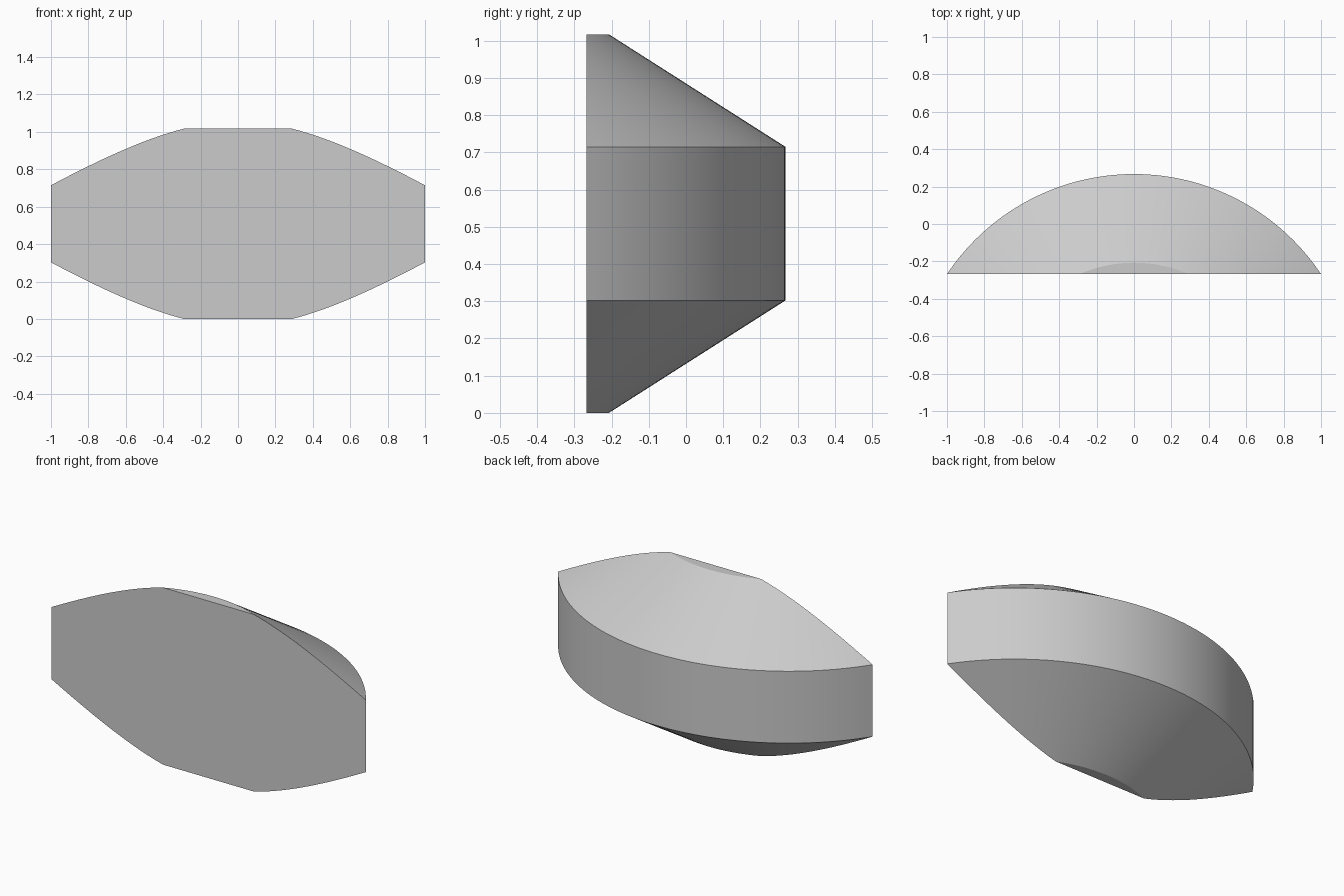
import bpy, bmesh, math

cube = bpy.data.objects.get("Cube")
if cube:
    bpy.data.objects.remove(cube, do_unlink=True)

# Single grey finish
grey = bpy.data.materials.new("light grey")
grey.use_nodes = True
color = (0.6, 0.6, 0.6, 1)
grey.diffuse_color = color
grey.node_tree.nodes["Principled BSDF"].inputs["Base Color"].default_value = color

# Turned profile: (radius, height) around a vertical axis in front of the flat face
PROFILE = [(0.728, 0), (1.202, 0.302), (1.202, 0.715), (0.728, 1.017)]
AXIS_Y, FRONT_Y, SEGMENTS = -0.935, -0.267, 192

bm = bmesh.new()
rings = []
for radius, z in PROFILE:
    angles = [math.tau * i / SEGMENTS for i in range(SEGMENTS)]
    rings.append([bm.verts.new((radius * math.cos(a), AXIS_Y + radius * math.sin(a), z))
                  for a in angles])

# Bevelled sides and flat caps
for low, high in zip(rings, rings[1:]):
    for i in range(SEGMENTS):
        j = (i + 1) % SEGMENTS
        bm.faces.new((low[i], low[j], high[j], high[i]))
bm.faces.new(rings[0][::-1])
bm.faces.new(rings[-1])

# Slice off the front and close it with the flat face
cut = bmesh.ops.bisect_plane(bm, geom=bm.verts[:] + bm.edges[:] + bm.faces[:],
                             plane_co=(0, FRONT_Y, 0), plane_no=(0, -1, 0),
                             clear_outer=True)
rim = [e for e in cut["geom_cut"] if isinstance(e, bmesh.types.BMEdge)]
bmesh.ops.contextual_create(bm, geom=rim)
bmesh.ops.recalc_face_normals(bm, faces=bm.faces[:])

mesh = bpy.data.meshes.new("bevelled_disc_segment")
bm.to_mesh(mesh)
bm.free()
mesh.materials.append(grey)
segment = bpy.data.objects.new("bevelled_disc_segment", mesh)
bpy.context.collection.objects.link(segment)

# Smooth the turned sides, keep the rims sharp
bpy.ops.object.select_all(action="DESELECT")
segment.select_set(True)
bpy.context.view_layer.objects.active = segment
bpy.ops.object.shade_smooth_by_angle(angle=math.radians(25))
